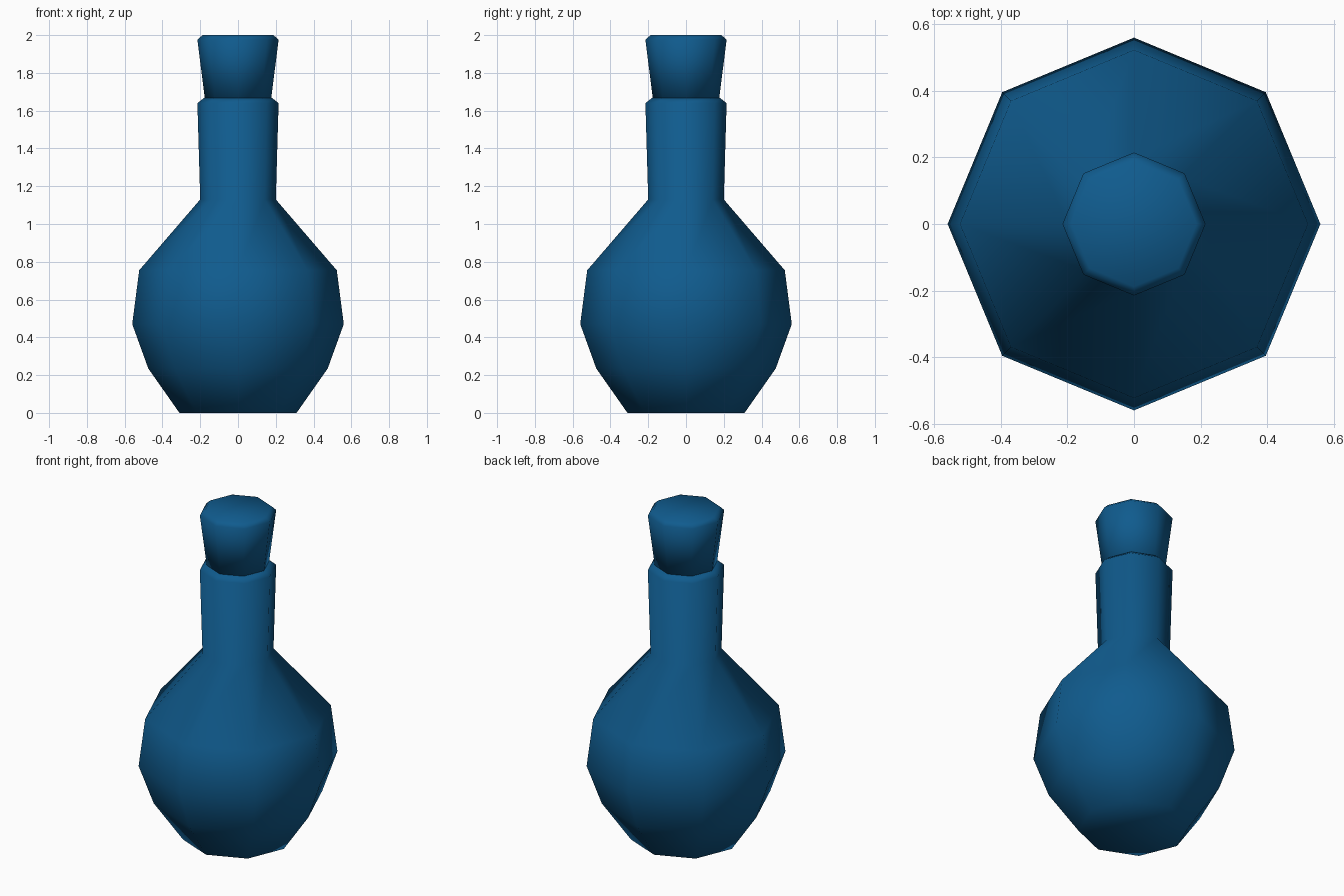
import bpy
import bmesh
from math import cos, sin, pi

if "Cube" in bpy.data.objects:
    bpy.data.objects.remove(bpy.data.objects["Cube"], do_unlink=True)

SIDES = 8

# Single deep blue colour
BLUE = (0.005, 0.105, 0.27, 1.0)
blue = bpy.data.materials.new("deep_blue")
blue.use_nodes = True
blue.diffuse_color = BLUE
blue.node_tree.nodes["Principled BSDF"].inputs["Base Color"].default_value = BLUE


def lathe(name, profile):
    """Turn a list of (radius, height) points into a capped, smooth octagonal solid."""
    bm = bmesh.new()
    rings = [[bm.verts.new((r * cos(2 * pi * i / SIDES), r * sin(2 * pi * i / SIDES), z))
              for i in range(SIDES)] for r, z in profile]
    for low, high in zip(rings, rings[1:]):
        for i in range(SIDES):
            j = (i + 1) % SIDES
            bm.faces.new((low[i], low[j], high[j], high[i]))
    bm.faces.new(rings[0][::-1])
    bm.faces.new(rings[-1])
    for face in bm.faces:
        face.smooth = True
    mesh = bpy.data.meshes.new(name)
    bm.to_mesh(mesh)
    bm.free()
    mesh.materials.append(blue)
    obj = bpy.data.objects.new(name, mesh)
    bpy.context.collection.objects.link(obj)
    return obj


# Round belly, long neck and chamfered lip
lathe("bottle", [(0.31, 0), (0.475, 0.235), (0.56, 0.47), (0.523, 0.755),
                 (0.2, 1.13), (0.215, 1.64), (0.18, 1.667)])

# Flared stopper with a chamfered top, resting in the lip
lathe("stopper", [(0.175, 1.66), (0.215, 1.975), (0.188, 2.0)])
